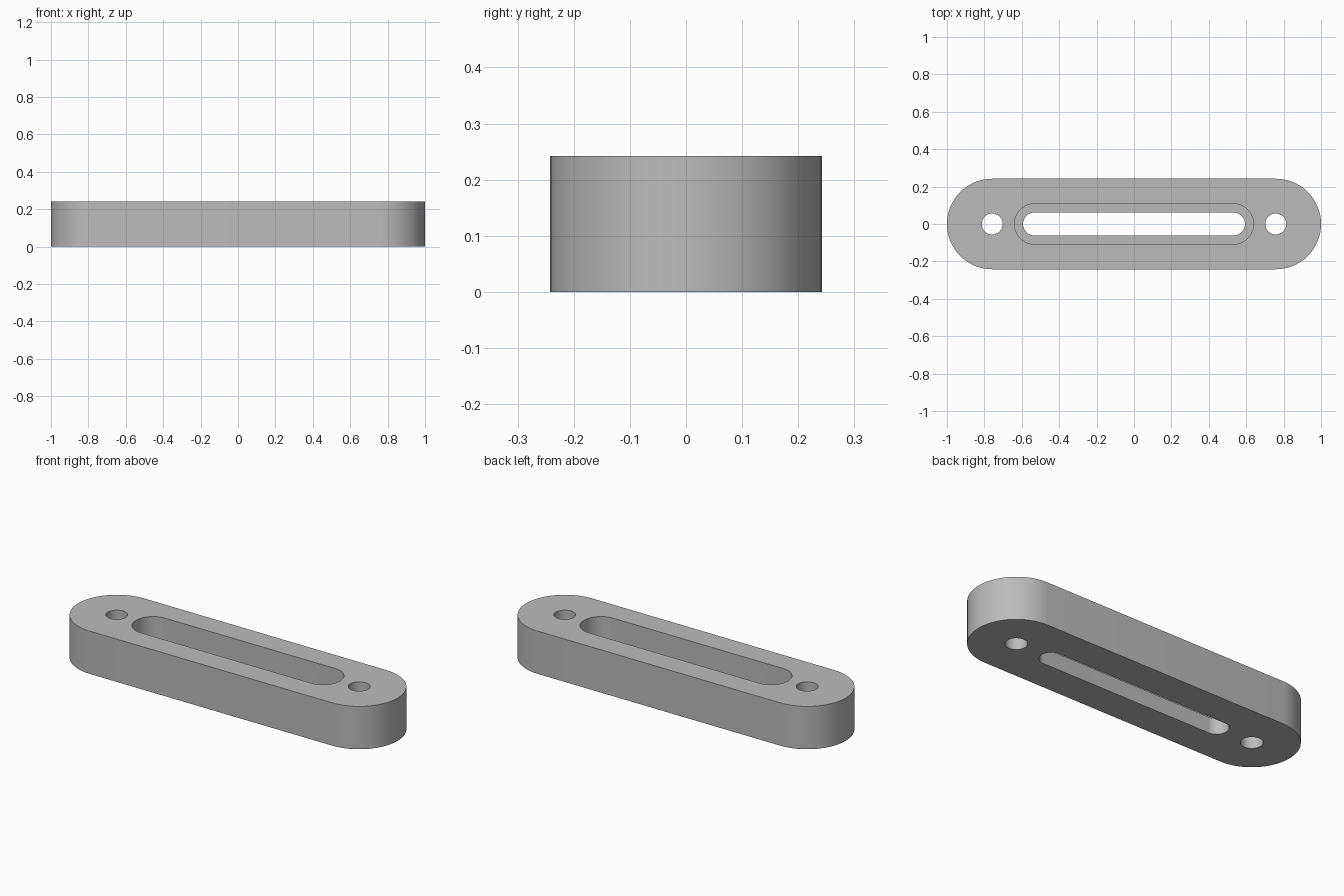
import bpy
import bmesh
from math import cos, sin, pi, radians

cube = bpy.data.objects.get("Cube")
if cube:
    bpy.data.objects.remove(cube, do_unlink=True)

HEIGHT = 0.242       # plate thickness
LEDGE = 0.09         # height of the step inside the slot
END_X = 0.758        # centre of the rounded ends and bolt holes
SLOT_X = 0.531       # centre of the slot ends
STEPS = 32           # segments per half circle

grey = bpy.data.materials.new("plain grey")
grey.use_nodes = True
grey.diffuse_color = (0.5, 0.5, 0.5, 1)
grey.node_tree.nodes["Principled BSDF"].inputs["Base Color"].default_value = grey.diffuse_color

bm = bmesh.new()


def ring(radius, z, half=0.0, centre=0.0):
    """Closed loop of edges: a circle, or a stadium when half > 0."""
    verts = []
    for side, start in ((1, -pi / 2), (-1, pi / 2)):
        for i in range(STEPS + (1 if half else 0)):
            a = start + pi * i / STEPS
            verts.append(bm.verts.new((centre + side * half + radius * cos(a), radius * sin(a), z)))
    return [bm.edges.new((v, verts[i - 1])) for i, v in enumerate(verts)]


def wall(lower, upper):
    bmesh.ops.bridge_loops(bm, edges=lower + upper)


def flat(*rings):
    """Flat face bounded by an outer ring, with the other rings as holes."""
    bmesh.ops.triangle_fill(bm, use_beauty=True, edges=sum(rings, []), normal=(0, 0, 1))


# Outer outline and bolt holes, as bottom and top rings
outer = [ring(0.242, z, END_X) for z in (0, HEIGHT)]
holes = [[ring(0.056, z, centre=x) for z in (0, HEIGHT)] for x in (-END_X, END_X)]

# Stepped slot: narrow below, wide above
narrow = [ring(0.062, z, SLOT_X) for z in (0, LEDGE)]
wide = [ring(0.108, z, SLOT_X) for z in (LEDGE, HEIGHT)]

# Flat faces: underside, top and slot ledge
flat(outer[0], narrow[0], holes[0][0], holes[1][0])
flat(outer[1], wide[1], holes[0][1], holes[1][1])
flat(wide[0], narrow[1])

# Upright walls
for lower, upper in (outer, narrow, wide, *holes):
    wall(lower, upper)

bmesh.ops.recalc_face_normals(bm, faces=bm.faces)
mesh = bpy.data.meshes.new("slotted_plate")
bm.to_mesh(mesh)
bm.free()
mesh.materials.append(grey)

plate = bpy.data.objects.new("slotted_plate", mesh)
bpy.context.collection.objects.link(plate)
bpy.context.view_layer.objects.active = plate
plate.select_set(True)
bpy.ops.object.shade_smooth_by_angle(angle=radians(30))
